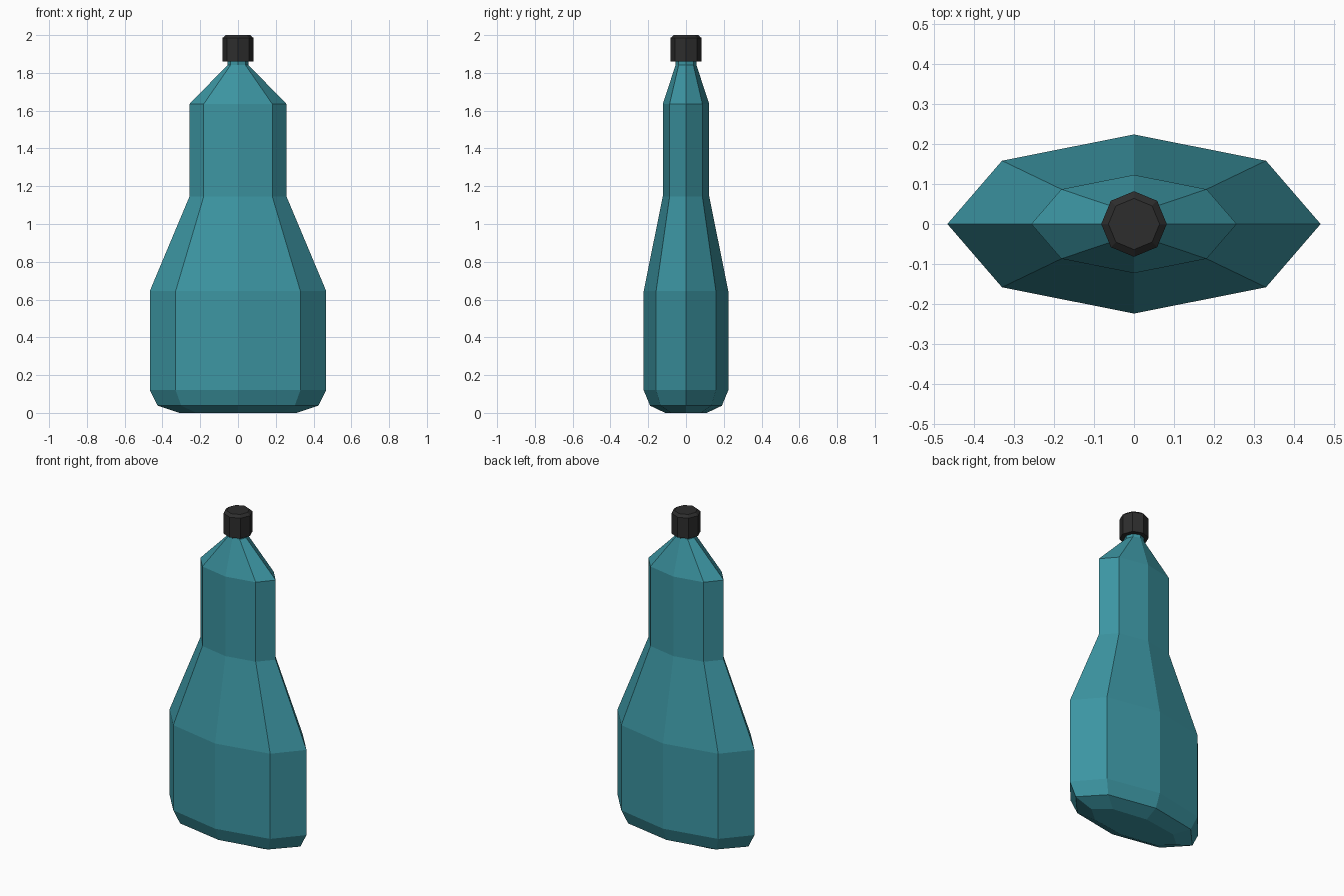
import bpy, bmesh, math

if "Cube" in bpy.data.objects:
    bpy.data.objects.remove(bpy.data.objects["Cube"])


def material(name, rgb):
    m = bpy.data.materials.new(name)
    m.diffuse_color = (*rgb, 1)
    m.use_nodes = True
    m.node_tree.nodes["Principled BSDF"].inputs["Base Color"].default_value = m.diffuse_color
    return m


def loft(name, rings, mat, sides=8):
    """Stack elliptical rings (rx, ry, z) and close both ends."""
    bm = bmesh.new()
    loops = []
    for rx, ry, z in rings:
        loops.append([bm.verts.new((rx * math.cos(2 * math.pi * i / sides),
                                    ry * math.sin(2 * math.pi * i / sides), z))
                      for i in range(sides)])
    for a, b in zip(loops, loops[1:]):
        for i in range(sides):
            j = (i + 1) % sides
            bm.faces.new((a[i], a[j], b[j], b[i]))
    bm.faces.new(loops[0][::-1])
    bm.faces.new(loops[-1])
    bmesh.ops.recalc_face_normals(bm, faces=bm.faces)
    me = bpy.data.meshes.new(name)
    bm.to_mesh(me)
    bm.free()
    me.materials.append(mat)
    ob = bpy.data.objects.new(name, me)
    bpy.context.collection.objects.link(ob)
    return ob


teal = material("teal plastic", (0.045, 0.30, 0.36))
black = material("black plastic", (0.026, 0.026, 0.026))

# Flattened bottle with chamfered base, waist, shoulders and short neck
loft("bottle_body", [
    (0.31, 0.11, 0.0),
    (0.425, 0.19, 0.038),
    (0.467, 0.224, 0.12),
    (0.467, 0.224, 0.645),
    (0.257, 0.123, 1.145),
    (0.257, 0.123, 1.635),
    (0.055, 0.055, 1.842),
    (0.055, 0.055, 1.87),
], teal)

# Screw cap with bevelled top
loft("cap", [
    (0.082, 0.082, 1.86),
    (0.082, 0.082, 1.985),
    (0.064, 0.064, 2.0),
], black)
